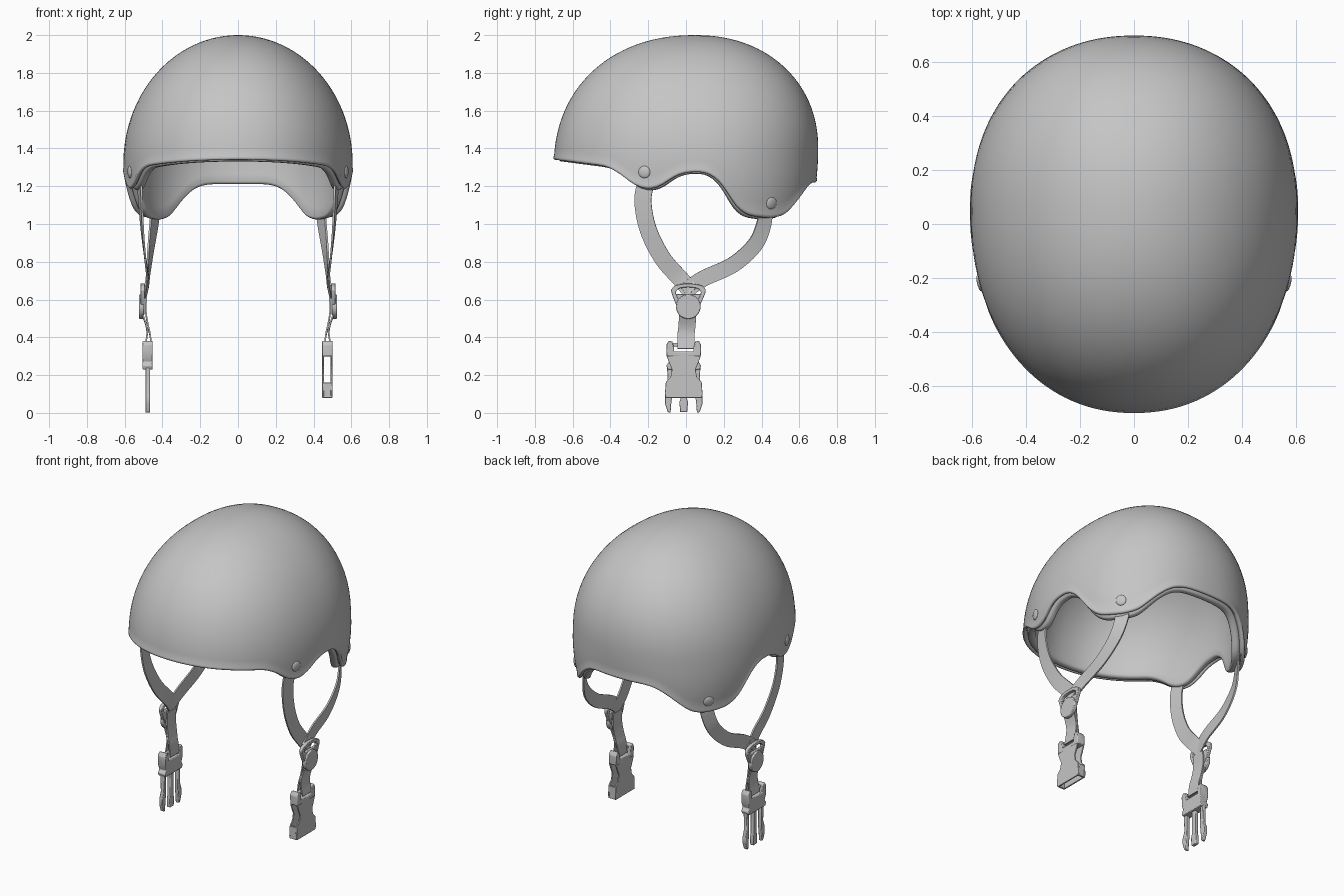
import bpy, bmesh, math
from mathutils import Vector

if "Cube" in bpy.data.objects:
    bpy.data.objects.remove(bpy.data.objects["Cube"])

grey = bpy.data.materials.new("plain grey")
grey.diffuse_color = (0.56, 0.56, 0.56, 1)
grey.use_nodes = True
grey.node_tree.nodes["Principled BSDF"].inputs["Base Color"].default_value = grey.diffuse_color


def finish(name, bm, angle=35, bevel=0):
    bmesh.ops.recalc_face_normals(bm, faces=bm.faces)
    me = bpy.data.meshes.new(name)
    bm.to_mesh(me)
    bm.free()
    me.materials.append(grey)
    ob = bpy.data.objects.new(name, me)
    bpy.context.collection.objects.link(ob)
    bpy.ops.object.select_all(action='DESELECT')
    bpy.context.view_layer.objects.active = ob
    ob.select_set(True)
    bpy.ops.object.shade_smooth_by_angle(angle=math.radians(angle))
    if bevel:
        m = ob.modifiers.new("soft edges", 'BEVEL')
        m.width, m.segments, m.limit_method = bevel, 2, 'ANGLE'
    return ob


# Helmet form: three rounded quarter profiles (side, front, back) that share one crown
YC = 0.05

def reach(z, radius, equator, taper, power, inset):
    if z < equator:
        return radius - inset - taper * (equator - z) ** 2
    u = min(1, (z - equator) / (2 - inset - equator))
    return (radius - inset) * (1 - u ** power) ** (1 / power)

def shell_point(a, z, inset=0):
    s, c = math.sin(a), math.cos(a)
    e = 2.14 if c > 0 else 2.17 + 0.6 * max(0, 1.35 - z)
    k = (abs(s) ** e + abs(c) ** e) ** (-1 / e)
    x = reach(z, 0.607, 1.32, 0.5, 2.0, inset) * s * k
    if c > 0:
        r = reach(z, 0.75, 1.30, 0, 2.17, inset)
    else:
        r = reach(z, 0.65, 1.40, 0.35, 2.12, inset)
    return Vector((x, YC - r * c * k, z))

# Wavy rim: height against depth
RIM = [(-.70, 1.34), (-.42, 1.305), (-.34, 1.26), (-.28, 1.205), (-.2, 1.18), (-.13, 1.2),
       (-.07, 1.25), (0, 1.275), (.1, 1.275), (.17, 1.24), (.22, 1.17), (.27, 1.085),
       (.33, 1.045), (.45, 1.03), (.52, 1.045), (.565, 1.09), (.61, 1.15), (.65, 1.205),
       (.672, 1.22), (.71, 1.22)]

def rim_at(y):
    for (y0, z0), (y1, z1) in zip(RIM, RIM[1:]):
        if y <= y1:
            return z0 + (z1 - z0) * max(0, (y - y0) / (y1 - y0))
    return RIM[-1][1]

def rim_height(a):
    z = 1.2
    for _ in range(60):
        z += 0.3 * (rim_at(shell_point(a, z).y) - z)
    return z

N, ROWS = 160, 28
angles = [2 * math.pi * i / N for i in range(N)]
rim = [rim_height(a) for a in angles]
for _ in range(2):
    rim = [(rim[i - 1] + 2 * rim[i] + rim[(i + 1) % N]) / 4 for i in range(N)]

# Each ring is (fraction from crown, lift above rim, inset)
rings = [(k / ROWS, 0.025, 0) for k in range(1, ROWS + 1)]
rings += [(1, l, s) for l, s in ((.016, -.003), (.007, -.003), (.001, .002), (0, .009), (.004, .016),
                                 (.012, .019), (.014, .025), (-.002, .028), (-.008, .036),
                                 (-.009, .054), (-.004, .065))]
rings += [(k / ROWS, 0.006, .07) for k in range(ROWS, 0, -1)]
bm = bmesh.new()
loops = []
for t, lift, inset in rings:
    top = 2 - max(0, inset)
    loop = []
    for a, r in zip(angles, rim):
        low = r + lift
        z = low + (top - low) * math.cos(t * math.pi / 2)
        loop.append(bm.verts.new(shell_point(a, z, inset)))
    loops.append(loop)
for l0, l1 in zip(loops, loops[1:]):
    for i in range(N):
        j = (i + 1) % N
        bm.faces.new((l0[i], l0[j], l1[j], l1[i]))
for loop, z in ((loops[0], 2), (loops[-1], 1.93)):
    pole = bm.verts.new((0, YC, z))
    for i in range(N):
        bm.faces.new((loop[i], loop[(i + 1) % N], pole))
finish("helmet_shell", bm, 60)


def smooth_path(pts, steps=8):
    pts = [Vector(p) for p in pts]
    ext = [2 * pts[0] - pts[1]] + pts + [2 * pts[-1] - pts[-2]]
    out = []
    for i in range(1, len(ext) - 2):
        p, q, r, s = ext[i - 1:i + 3]
        for k in range(steps):
            t = k / steps
            out.append(.5 * (2 * q + (r - p) * t + (2 * p - 5 * q + 4 * r - s) * t * t
                             + (3 * q - p - 3 * r + s) * t ** 3))
    return out + [pts[-1]]

def ribbon(name, pts, n0, n1, width, thick=.01):
    path = smooth_path(pts)
    bm = bmesh.new()
    prev = None
    for i, p in enumerate(path):
        tan = (path[min(i + 1, len(path) - 1)] - path[max(i - 1, 0)]).normalized()
        n = Vector(n0).lerp(Vector(n1), i / (len(path) - 1))
        w = tan.cross(n).normalized() * width / 2
        d = w.cross(tan).normalized() * thick / 2
        cur = [bm.verts.new(p + v) for v in (w + d, w - d, -w - d, d - w)]
        if prev:
            for k in range(4):
                bm.faces.new((prev[k], prev[(k + 1) % 4], cur[(k + 1) % 4], cur[k]))
        else:
            bm.faces.new(cur)
        prev = cur
    bm.faces.new(prev)
    finish(name, bm)

def plate(name, outline, x0, x1, bevel=.004):
    """Extrude a (y, z) outline between two x positions."""
    bm = bmesh.new()
    a = [bm.verts.new((x0, y, z)) for y, z in outline]
    b = [bm.verts.new((x1, y, z)) for y, z in outline]
    bm.faces.new(a)
    bm.faces.new(b)
    for i in range(len(a)):
        j = (i + 1) % len(a)
        bm.faces.new((a[i], a[j], b[j], b[i]))
    finish(name, bm, 35, bevel)

def box(name, x0, x1, y0, y1, z0, z1, bevel=.004):
    plate(name, [(y0, z0), (y1, z0), (y1, z1), (y0, z1)], x0, x1, bevel)

def both(half, yc):
    return [(yc + y, z) for y, z in half] + [(yc - y, z) for y, z in reversed(half) if y]


BY = -.012  # buckle centre depth
for s, tag in ((1, "right"), (-1, "left")):
    # Rivets
    for part, y, z in (("front", -.22, 1.275), ("rear", .453, 1.11)):
        a = min((k * math.pi / 2000 for k in range(2001)), key=lambda q: abs(shell_point(q, z).y - y))
        p = shell_point(a, z)
        n = (shell_point(a + .01, z) - p).cross(shell_point(a, z + .01) - p).normalized()
        if n.x < 0:
            n = -n
        p.x *= s
        n.x *= s
        bm = bmesh.new()
        bmesh.ops.create_uvsphere(bm, u_segments=24, v_segments=12, radius=.032)
        q = n.to_track_quat('Z', 'Y')
        for v in bm.verts:
            v.co = p + q @ Vector((v.co.x, v.co.y, v.co.z * .3))
        finish(f"{part}_rivet_{tag}", bm)

    # Upper straps meeting at the adjuster
    ribbon(f"front_strap_{tag}", [(s * .522, -.21, 1.23), (s * .516, -.228, 1.12), (s * .507, -.2, .97),
                                  (s * .492, -.125, .82), (s * .478, -.03, .71), (s * .49, .03, .64)],
           (s, -.2, 0), (s, 0, 0), .09)
    ribbon(f"rear_strap_{tag}", [(s * .437, .42, 1.09), (s * .445, .412, 1.0), (s * .46, .365, .89),
                                 (s * .472, .25, .785), (s * .478, .09, .71), (s * .49, -.01, .64)],
           (s * .8, .55, 0), (s, 0, 0), .085)

    # Adjuster: rounded triangular loop, bar and round button
    loop = smooth_path([(s * .505, y, z) for y, z in ((-.08, .65), (-.055, .675), (.01, .685), (.08, .675),
                        (.104, .65), (.092, .61), (.065, .56), (.012, .52), (-.042, .56), (-.068, .61), (-.08, .65))], 4)
    bm = bmesh.new()
    c = Vector((s * .505, .012, .615))
    sect = []
    for p in loop[:-1]:
        inn = c + (p - c) * .72
        sect.append([bm.verts.new(v + Vector((dx, 0, 0))) for v, dx in
                     ((p, -.011), (p, .011), (inn, .011), (inn, -.011))])
    for i in range(len(sect)):
        m, n = sect[i - 1], sect[i]
        for k in range(4):
            bm.faces.new((m[k], m[(k + 1) % 4], n[(k + 1) % 4], n[k]))
    finish(f"adjuster_loop_{tag}", bm, 35, .003)
    circle = [(.012 + .065 * math.cos(t * math.pi / 16), .562 + .065 * math.sin(t * math.pi / 16)) for t in range(32)]
    plate(f"adjuster_button_{tag}", circle, s * .498, s * .524, .005)
    box(f"adjuster_bar_{tag}", s * .495, s * .512, -.055, .078, .575, .63)

    # Lower strap doubled through the buckle
    ribbon(f"lower_strap_outer_{tag}", [(s * .50, .01, .62), (s * .512, .01, .55), (s * .485, .005, .46),
                                        (s * .482, 0, .41), (s * .495, 0, .34)], (s, 0, 0), (s, 0, 0), .09, .008)
    ribbon(f"lower_strap_inner_{tag}", [(s * .485, .01, .62), (s * .488, .01, .54), (s * .476, .005, .46),
                                        (s * .465, 0, .41), (s * .457, 0, .34)], (s, 0, 0), (s, 0, 0), .09, .008)

# Buckle socket: two waisted plates, a forked top and a hollow mouth
arms = [(.09, .3), (.092, .36), (.08, .382), (.06, .378), (.052, .345), (.052, .325), (0, .325)]
body = [(0, .08), (.095, .08), (.1, .1), (.094, .165), (.07, .19), (.062, .23), (.075, .26)]
for name, x0, x1 in (("inner", .446, .455), ("outer", .491, .5)):
    plate(f"socket_{name}_plate", both(body + [(.09, .3), (0, .305)], BY), x0, x1, .002)
plate("socket_top", both([(0, .298)] + arms, BY), .446, .5)
box("socket_strap_bar", .462, .484, BY - .06, BY + .06, .352, .37)
for s, tag in ((1, "back"), (-1, "front")):
    box(f"socket_{tag}_wall", .446, .5, BY + s * .084, BY + s * .096, .08, .16, .002)

# Buckle plug: forked base, guide bar and two sprung prongs
plate("plug_base", both([(0, .23), (.085, .23), (.092, .25), (.078, .27)] + arms, BY), -.505, -.452)
box("plug_strap_bar", -.49, -.468, BY - .06, BY + .06, .352, .37)
plate("plug_guide", both([(0, .005), (.02, .005), (.022, .06), (.016, .08), (.016, .24), (0, .24)], BY), -.49, -.466)
prong = [(.062, .24), (.088, .24), (.084, .13), (.1, .085), (.1, .05), (.085, .005),
         (.07, 0), (.066, .05), (.06, .1)]
for s, tag in ((1, "back"), (-1, "front")):
    plate(f"plug_{tag}_prong", [(BY + s * y, z) for y, z in prong], -.49, -.466)
